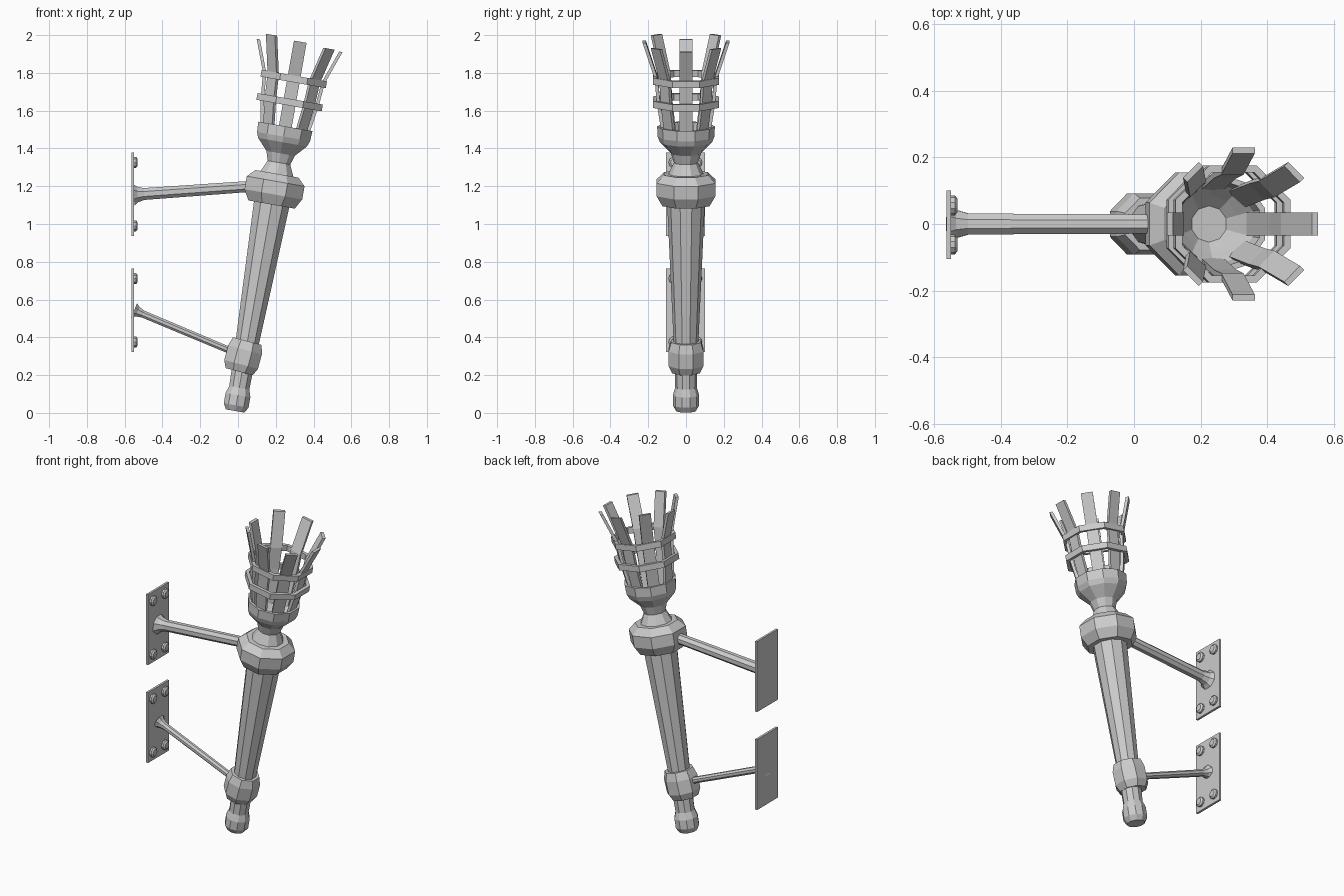
import bpy, bmesh
from math import radians, sin, cos, pi
from mathutils import Matrix, Vector

if "Cube" in bpy.data.objects:
    bpy.data.objects.remove(bpy.data.objects["Cube"])

# Leaning axis of the torch: local z runs along the shaft
TORCH = Matrix.Translation((-0.015, 0, 0.01)) @ Matrix.Rotation(radians(10), 4, 'Y')


def finish(name, bm, matrix):
    bmesh.ops.recalc_face_normals(bm, faces=bm.faces)
    mesh = bpy.data.meshes.new(name)
    bm.to_mesh(mesh)
    bm.free()
    mesh.transform(matrix)
    ob = bpy.data.objects.new(name, mesh)
    bpy.context.collection.objects.link(ob)
    return ob


def lathe(name, profile, sides, matrix, closed=False):
    """Faceted turning of (radius, height) points with a flat facing +x."""
    bm = bmesh.new()
    rings = []
    for r, z in profile:
        angles = [(i + 0.5) * 2 * pi / sides for i in range(sides)]
        rings.append([bm.verts.new((r * cos(a), r * sin(a), z)) for a in angles])
    pairs = list(zip(rings, rings[1:]))
    if closed:
        pairs.append((rings[-1], rings[0]))
    else:
        bm.faces.new(rings[0])
        bm.faces.new(rings[-1])
    for a, b in pairs:
        for i in range(sides):
            j = (i + 1) % sides
            bm.faces.new((a[i], a[j], b[j], b[i]))
    return finish(name, bm, matrix)


def slat(name, path, width, thick, matrix):
    """Flat strip following (radius, height) points in the xz plane."""
    bm = bmesh.new()
    rows = []
    for r, z in path:
        rows.append([bm.verts.new((r + dx, y, z)) for dx, y in
                     ((0, -width / 2), (0, width / 2), (-thick, width / 2), (-thick, -width / 2))])
    bm.faces.new(rows[0])
    bm.faces.new(rows[-1])
    for a, b in zip(rows, rows[1:]):
        for i in range(4):
            j = (i + 1) % 4
            bm.faces.new((a[i], a[j], b[j], b[i]))
    return finish(name, bm, matrix)


# Handle, neck and hollow bowl in one turning
lathe("torch_shaft", [
    (0.052, 0.0), (0.07, 0.03), (0.07, 0.085), (0.057, 0.125), (0.06, 0.25), (0.067, 0.40),
    (0.1, 1.12), (0.1, 1.26), (0.064, 1.335), (0.08, 1.385), (0.138, 1.445), (0.15, 1.475),
    (0.153, 1.53), (0.135, 1.53), (0.125, 1.47), (0.085, 1.42), (0.055, 1.385)], 10, TORCH)

# Collars around the shaft
lathe("upper_collar", [(0.09, 1.11), (0.135, 1.11), (0.168, 1.165), (0.168, 1.235),
                       (0.125, 1.275), (0.09, 1.275)], 8, TORCH, True)
tilt = Matrix.Translation((0.028, 0, 0.3)) @ Matrix.Rotation(radians(15), 4, 'Y')
lathe("lower_collar", [(0.05, -0.085), (0.08, -0.085), (0.1, -0.045), (0.1, 0.035),
                       (0.085, 0.083), (0.05, 0.083)], 8, tilt, True)

# Basket hoops
for n, z in (("lower_hoop", 1.66), ("upper_hoop", 1.785)):
    lathe(n, [(0.168, z - 0.018), (0.19, z - 0.018), (0.19, z + 0.018), (0.168, z + 0.018)],
          8, TORCH, True)

# Basket slats, slightly uneven in height
tips = [1.97, 1.975, 1.985, 1.995, 1.96, 1.995, 1.985, 1.975]
for i, tip in enumerate(tips):
    slat("basket_slat", [(0.12, 1.44), (0.155, 1.66), (0.166, 1.79), (0.23, tip)],
         0.068, 0.018, TORCH @ Matrix.Rotation(i * pi / 4, 4, 'Z'))


def bracket(name, plate_z, start, end, profile):
    # Wall plate
    bm = bmesh.new()
    bmesh.ops.create_cube(bm, size=1)
    finish(name + "_plate", bm, Matrix.Translation((-0.557, -0.003, plate_z))
           @ Matrix.Diagonal((0.014, 0.206, 0.442, 1)))
    # Bolt heads
    for y in (-0.062, 0.056):
        for z in (-0.168, 0.168):
            lathe(name + "_bolt", [(0.03, 0), (0.03, 0.016), (0.02, 0.024)], 10,
                  Matrix.Translation((-0.555, y, plate_z + z)) @ Matrix.Rotation(pi / 2, 4, 'Y'))
    # Arm with flared foot
    d = Vector(end) - Vector(start)
    rot = d.to_track_quat('Z', 'Y').to_matrix().to_4x4()
    lathe(name + "_arm", profile + [(profile[-1][0] * 0.92, d.length)], 8,
          Matrix.Translation(start) @ rot)


bracket("upper_bracket", 1.158, (-0.552, 0, 1.155), (0.08, 0, 1.2),
        [(0.062, 0), (0.045, 0.02), (0.034, 0.055)])
bracket("lower_bracket", 0.543, (-0.55, 0, 0.543), (-0.03, 0, 0.325),
        [(0.045, 0), (0.029, 0.02), (0.021, 0.05)])
